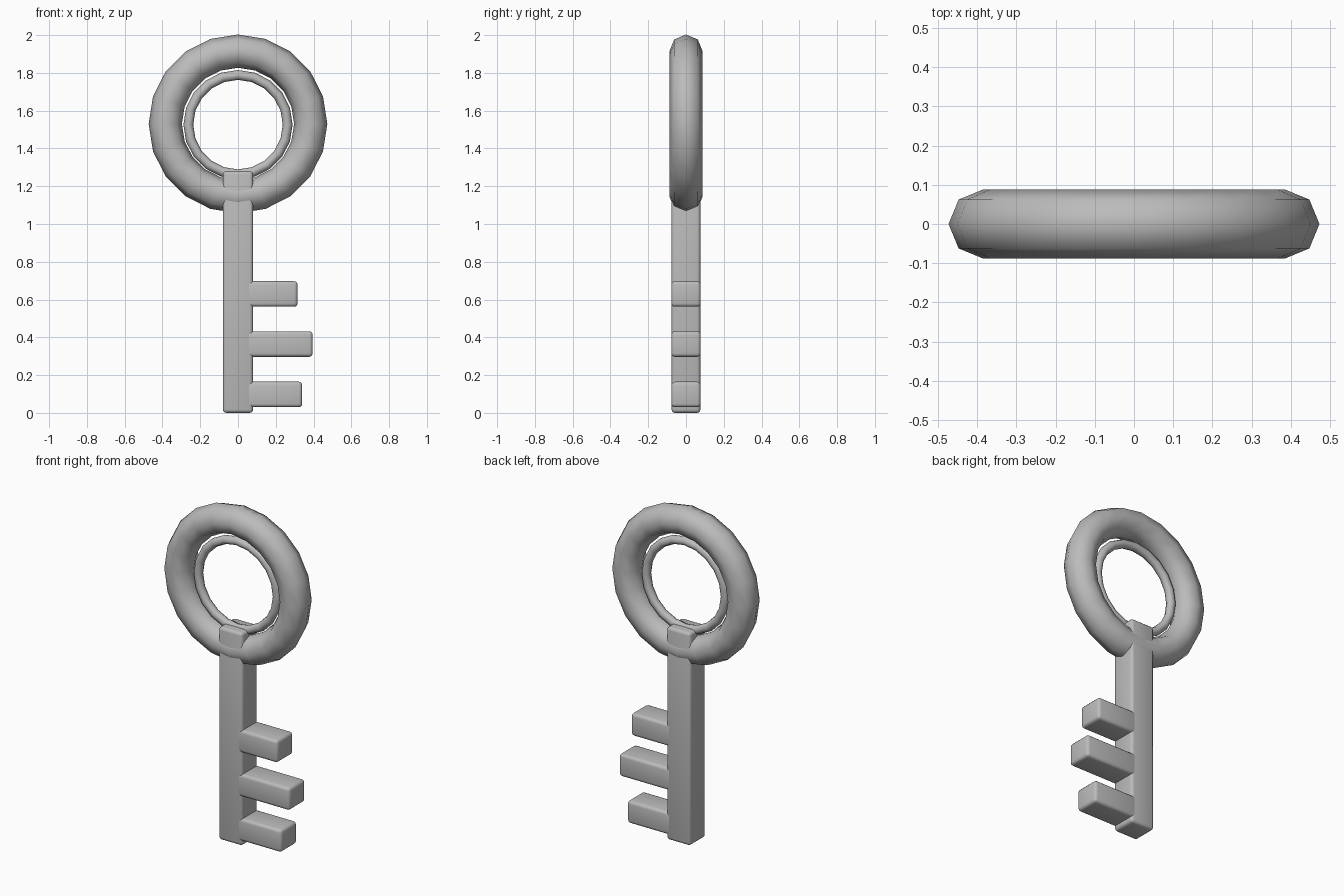
import bpy
import math

cube = bpy.data.objects.get("Cube")
if cube:
    bpy.data.objects.remove(cube, do_unlink=True)

metal = bpy.data.materials.new("grey metal")
metal.use_nodes = True
GREY = (0.5, 0.5, 0.5, 1)
metal.diffuse_color = GREY
metal.node_tree.nodes["Principled BSDF"].inputs["Base Color"].default_value = GREY


def finish(name, angle):
    obj = bpy.context.object
    obj.name = name
    obj.data.materials.append(metal)
    bpy.ops.object.shade_smooth_by_angle(angle=math.radians(angle))
    return obj


def bar(name, x0, x1, z0, z1, depth, bevel=0.018):
    """Rounded box centred on y = 0."""
    bpy.ops.mesh.primitive_cube_add(size=1, location=((x0 + x1) / 2, 0, (z0 + z1) / 2))
    bpy.context.object.scale = (x1 - x0, depth, z1 - z0)
    bpy.ops.object.transform_apply(location=False, rotation=False, scale=True)
    mod = bpy.context.object.modifiers.new("rounded edges", "BEVEL")
    mod.width = bevel
    mod.segments = 3
    bpy.ops.object.modifier_apply(modifier=mod.name)
    return finish(name, 40)


def ring(name, z, major, minor, sides):
    """Upright ring facing the front."""
    bpy.ops.mesh.primitive_torus_add(
        location=(0, 0, z), rotation=(math.pi / 2, 0, 0), major_radius=major,
        minor_radius=minor, major_segments=20, minor_segments=sides)
    return finish(name, 80)


# Handle
ring("handle_ring", 1.53, 0.385, 0.088, 8)
ring("inner_ring", 1.526, 0.263, 0.026, 8)

# Shaft, reaching through the handle ring
bar("shaft", -0.08, 0.08, 0, 1.28, 0.152)

# Teeth
teeth = {"lower_tooth": (0.34, 0.03, 0.165),
         "middle_tooth": (0.395, 0.297, 0.432),
         "upper_tooth": (0.315, 0.562, 0.697)}
for name, (tip, bottom, top) in teeth.items():
    bar(name, 0.045, tip, bottom, top, 0.154)
